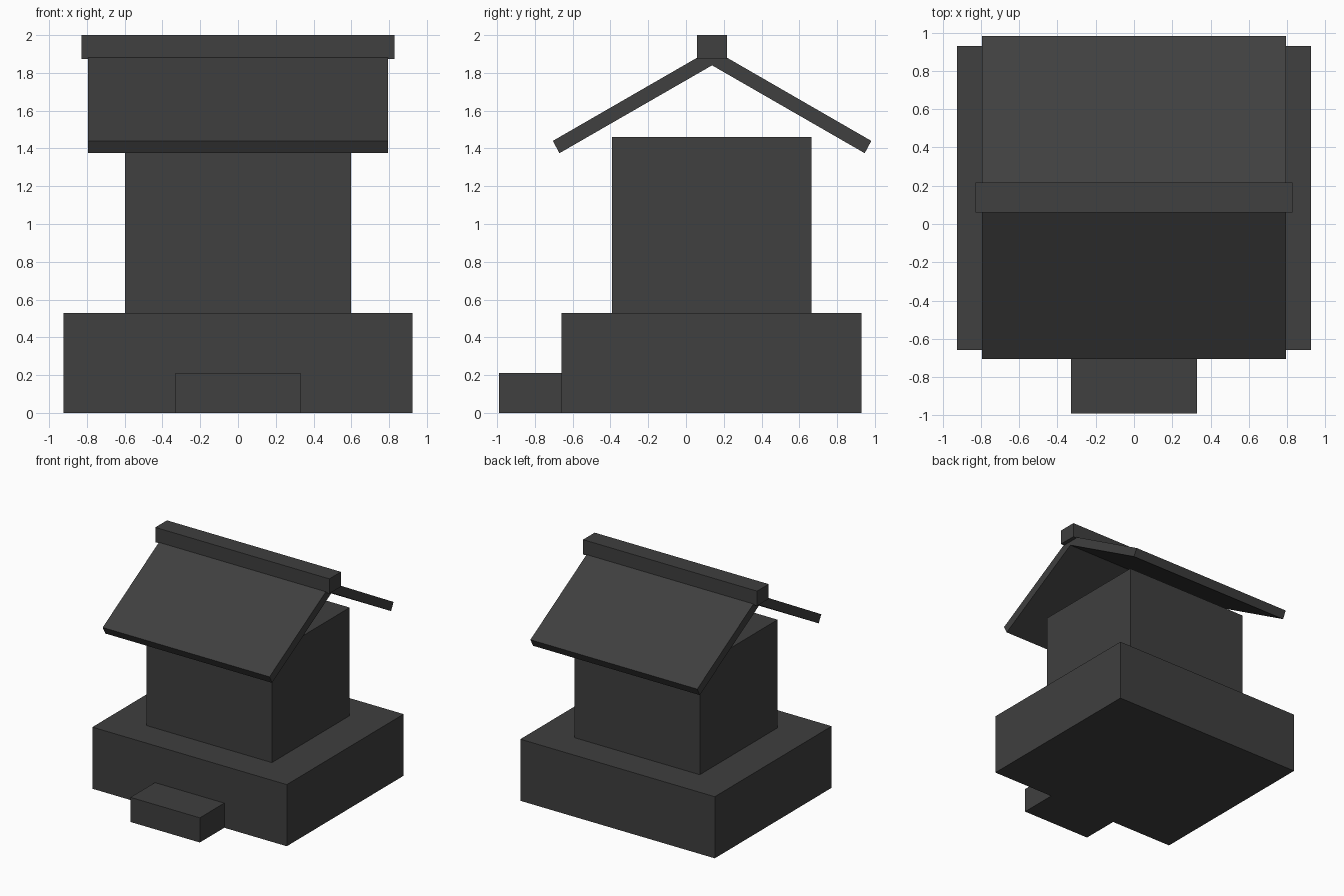
import bpy

if "Cube" in bpy.data.objects:
    bpy.data.objects.remove(bpy.data.objects["Cube"])

# one charcoal colour for everything
mat = bpy.data.materials.new("charcoal")
mat.diffuse_color = (0.05, 0.05, 0.05, 1)
mat.use_nodes = True
mat.node_tree.nodes["Principled BSDF"].inputs["Base Color"].default_value = mat.diffuse_color


def prism(name, half_x, profile):
    """Extrude a (y, z) outline symmetrically along x."""
    n = len(profile)
    verts = [(x, y, z) for x in (-half_x, half_x) for y, z in profile]
    faces = [tuple(range(n))[::-1], tuple(range(n, 2 * n))]
    faces += [(i, (i + 1) % n, n + (i + 1) % n, n + i) for i in range(n)]
    mesh = bpy.data.meshes.new(name)
    mesh.from_pydata(verts, [], faces)
    mesh.materials.append(mat)
    obj = bpy.data.objects.new(name, mesh)
    bpy.context.collection.objects.link(obj)
    return obj


def block(name, half_x, y0, y1, z0, z1):
    return prism(name, half_x, [(y0, z0), (y1, z0), (y1, z1), (y0, z1)])


# stone base, front step and house body
block("base", 0.925, -0.658, 0.93, 0, 0.53)
block("front_step", 0.33, -0.99, -0.658, 0, 0.212)
block("body", 0.597, -0.392, 0.665, 0.53, 1.46)

# gable roof: bent slab mirrored about the ridge line
RIDGE_Y = 0.138
half = [(0.808, 1.375), (0.843, 1.44)]
roof = [(RIDGE_Y, 1.84)] + [(RIDGE_Y + d, z) for d, z in half]
roof += [(RIDGE_Y, 1.926)] + [(RIDGE_Y - d, z) for d, z in reversed(half)]
prism("roof", 0.794, roof)

# ridge beam
block("ridge_beam", 0.828, RIDGE_Y - 0.079, RIDGE_Y + 0.079, 1.873, 2.0)
